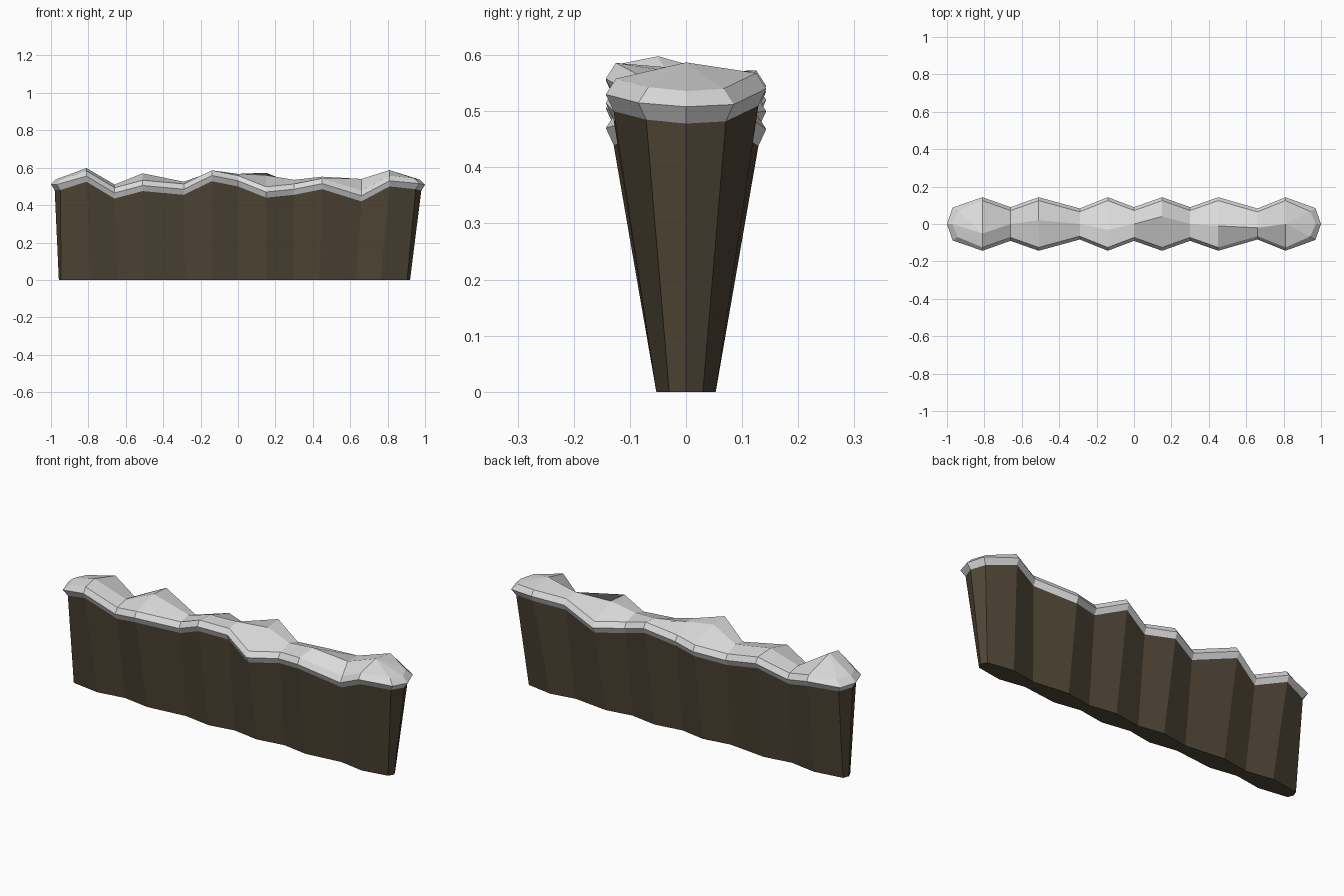
import bpy, bmesh

if "Cube" in bpy.data.objects:
    bpy.data.objects.remove(bpy.data.objects["Cube"])

# Stations along the wall: x, half depth, front edge z, back edge z, ridge y, ridge z
STATIONS = [
    (-0.97, 0.088, 0.480, 0.478, 0.00, 0.555),
    (-0.81, 0.143, 0.525, 0.490, -0.05, 0.598),
    (-0.66, 0.090, 0.435, 0.440, 0.00, 0.510),
    (-0.51, 0.143, 0.475, 0.505, 0.02, 0.570),
    (-0.29, 0.083, 0.455, 0.440, 0.00, 0.525),
    (-0.14, 0.143, 0.528, 0.470, -0.03, 0.578),
    (0.00, 0.090, 0.500, 0.465, 0.00, 0.567),
    (0.15, 0.143, 0.440, 0.515, 0.04, 0.560),
    (0.30, 0.090, 0.455, 0.455, 0.00, 0.535),
    (0.45, 0.143, 0.485, 0.438, -0.01, 0.552),
    (0.66, 0.083, 0.420, 0.480, -0.02, 0.540),
    (0.81, 0.143, 0.500, 0.510, 0.00, 0.587),
    (0.97, 0.085, 0.485, 0.482, 0.00, 0.555),
]
N = len(STATIONS)


def material(name, rgb):
    m = bpy.data.materials.new(name)
    m.diffuse_color = (*rgb, 1)
    m.use_nodes = True
    m.node_tree.nodes["Principled BSDF"].inputs["Base Color"].default_value = m.diffuse_color
    return m


def loop(inset, dz, pull):
    """Closed outline: left tip, front side, right tip, back side."""
    def px(x):
        return x - pull * (x / 0.97 if abs(x) > 0.9 else 0)
    front = [(px(x), -(h - inset), zf + dz) for x, h, zf, zb, _, _ in STATIONS]
    back = [(px(x), h - inset, zb + dz) for x, h, zf, zb, _, _ in STATIONS]
    tip = 1.0 - pull
    return [(-tip, 0, 0.48 + dz)] + front + [(tip, 0, 0.478 + dz)] + back[::-1]


def base_loop():
    """Narrow footprint on the ground."""
    def bx(x):
        return x - 0.07 * x * x if x > 0 else x * 0.975
    front = [(bx(x), -(0.03 if h < 0.1 else 0.053), 0) for x, h, *_ in STATIONS]
    back = [(x, -y, 0) for x, y, _ in front]
    return [(-0.958, 0, 0)] + front + [(0.92, 0, 0)] + back[::-1]


def add_loop(bm, pts):
    return [bm.verts.new(p) for p in pts]


def bridge(bm, a, b):
    for i in range(len(a)):
        j = (i + 1) % len(a)
        bm.faces.new((a[i], a[j], b[j], b[i]))


def finish(bm, name, mat):
    me = bpy.data.meshes.new(name)
    bm.normal_update()
    bm.to_mesh(me)
    bm.free()
    me.materials.append(mat)
    ob = bpy.data.objects.new(name, me)
    bpy.context.collection.objects.link(ob)
    return ob


# Tapered earth wall
bm = bmesh.new()
base = add_loop(bm, base_loop())
top = add_loop(bm, loop(0.014, 0.0, 0.02))
bridge(bm, base, top)
bm.faces.new(base[::-1])
finish(bm, "earth_wall", material("dark brown", (0.078, 0.060, 0.036)))

# Faceted snow cap: bevelled rim rising to an uneven ridge
bm = bmesh.new()
low = add_loop(bm, loop(0.014, 0.0, 0.02))
wide = add_loop(bm, loop(0.0, 0.03, 0.0))
rim = add_loop(bm, loop(0.018, 0.058, 0.028))
bridge(bm, low, wide)
bridge(bm, wide, rim)
front = rim[1:N + 1]
back = rim[N + 2:][::-1]
ridge = {i: bm.verts.new((s[0], s[4], s[5])) for i, s in enumerate(STATIONS) if 0 < i < N - 1}
for i in range(1, N - 2):
    bm.faces.new((front[i], front[i + 1], ridge[i + 1], ridge[i]))
    bm.faces.new((ridge[i], ridge[i + 1], back[i + 1], back[i]))
# fans closing both ends of the cap
left, right = rim[0], rim[N + 1]
for fan, hub in (([back[1], back[0], left, front[0], front[1]], ridge[1]),
                 ([front[-2], front[-1], right, back[-1], back[-2]], ridge[N - 2])):
    for a, b in zip(fan, fan[1:]):
        bm.faces.new((a, b, hub))
finish(bm, "snow_cap", material("pale grey", (0.72, 0.72, 0.72)))
